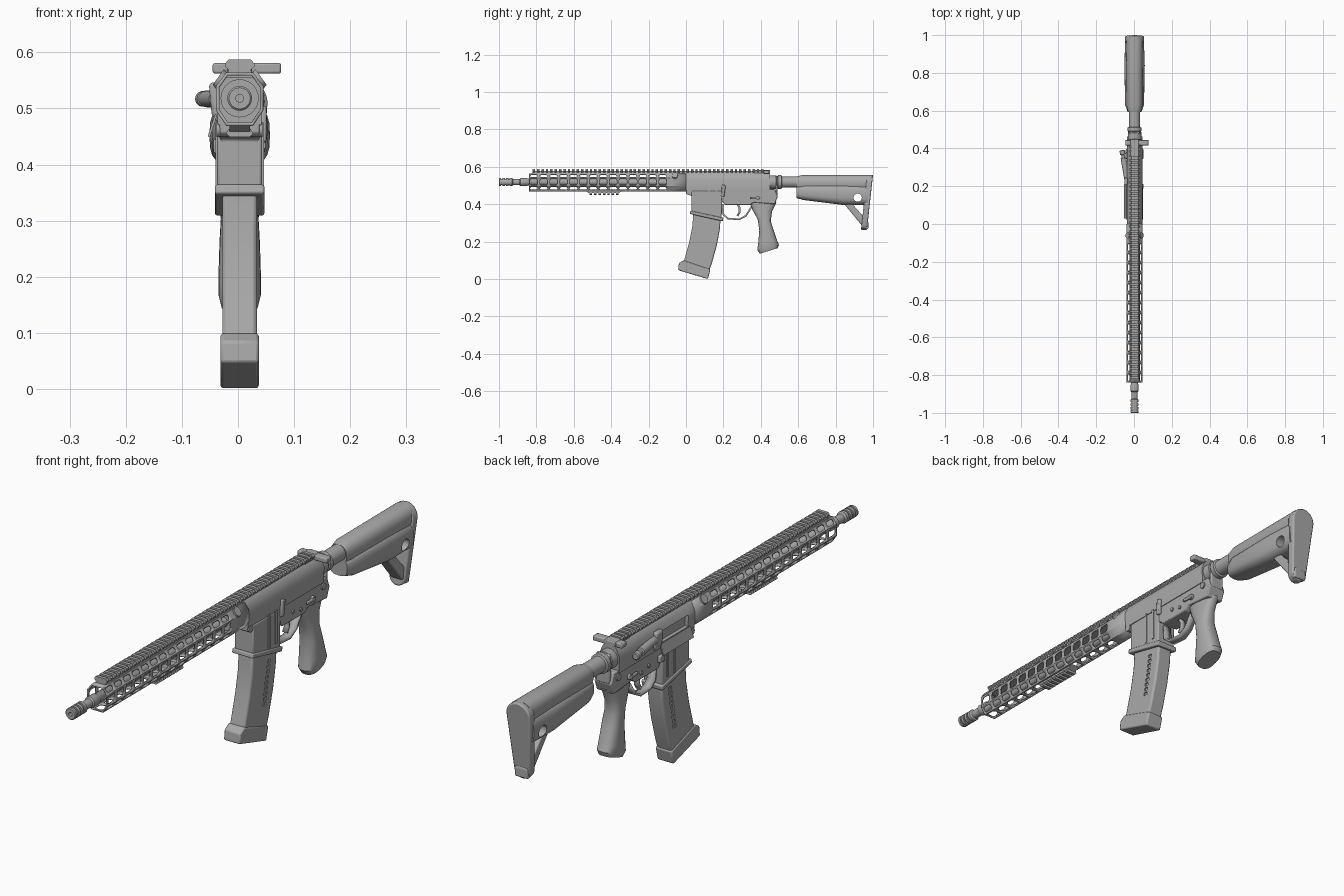
import bpy, bmesh, math
from mathutils import Vector

if "Cube" in bpy.data.objects:
    bpy.data.objects.remove(bpy.data.objects["Cube"])

gray = bpy.data.materials.new("matte gray")
gray.use_nodes = True
COLOR = (0.4, 0.4, 0.4, 1)
gray.diffuse_color = COLOR
gray.node_tree.nodes["Principled BSDF"].inputs["Base Color"].default_value = COLOR

CX, BORE = 0.003, 0.518   # centre plane and bore height
parts = []


def finish(name, bm, bevel=0):
    bmesh.ops.recalc_face_normals(bm, faces=bm.faces[:])
    mesh = bpy.data.meshes.new(name)
    bm.to_mesh(mesh)
    bm.free()
    mesh.materials.append(gray)
    ob = bpy.data.objects.new(name, mesh)
    ob.location.x = CX
    bpy.context.collection.objects.link(ob)
    parts.append(ob)
    if bevel:
        mod = ob.modifiers.new("edge", "BEVEL")
        mod.width, mod.segments = bevel, 2
        mod.limit_method, mod.angle_limit = "ANGLE", math.radians(40)
    return ob


def add_loft(bm, rings):
    rows = [[bm.verts.new(p) for p in r] for r in rings]
    n = len(rows[0])
    for a, b in zip(rows, rows[1:]):
        for i in range(n):
            bm.faces.new((a[i], a[(i + 1) % n], b[(i + 1) % n], b[i]))
    bm.faces.new(rows[0])
    bm.faces.new(rows[-1][::-1])


def loft(name, rings, bevel=0):
    bm = bmesh.new()
    add_loft(bm, rings)
    return finish(name, bm, bevel)


def prism(name, pts, spans, axis="x", bevel=0):
    """Extrude a flat outline over one or more spans: (y, z) along x, or (x, z) along y."""
    bm = bmesh.new()
    for span in spans:
        add_loft(bm, [[(t, p, q) if axis == "x" else (p, t, q) for p, q in pts] for t in span])
    return finish(name, bm, bevel)


def mirrored(half):
    return half + [(-x, z) for x, z in reversed(half)]


def rect(y0, y1, z0, z1):
    return [(y0, z0), (y1, z0), (y1, z1), (y0, z1)]


def ring(c, u, v, e=2, n=24):
    c, u, v = Vector(c), Vector(u), Vector(v)
    out = []
    for i in range(n):
        a = math.tau * i / n
        f = [math.copysign(abs(w) ** (2 / e), w) for w in (math.cos(a), math.sin(a))]
        out.append(c + u * f[0] + v * f[1])
    return out


def turned(name, profile, z=BORE):
    return loft(name, [ring((0, y, z), (r, 0, 0), (0, 0, r)) for y, r in profile])


def pin(name, y, z, r, x0, x1):
    return loft(name, [ring((x, y, z), (0, r, 0), (0, 0, r)) for x in (x0, x1)])


def ribbon(name, path, hw, thick):
    bm = bmesh.new()
    rows = [[bm.verts.new((s * hw, y, z)) for s in (-1, 1)] for y, z in path]
    for a, b in zip(rows, rows[1:]):
        bm.faces.new((a[0], a[1], b[1], b[0]))
    ob = finish(name, bm)
    mod = ob.modifiers.new("thickness", "SOLIDIFY")
    mod.thickness, mod.offset = thick, 0


def cut(ob, cutter):
    parts.remove(cutter)
    cutter.hide_render = True
    cutter.hide_set(True)
    cutter.display_type = "WIRE"
    mod = ob.modifiers.new("cut", "BOOLEAN")
    mod.operation, mod.object, mod.solver = "DIFFERENCE", cutter, "EXACT"


# Barrel and grooved muzzle
turned("barrel", [(-0.94, 0.016), (-0.89, 0.016), (-0.885, 0.021), (-0.85, 0.021), (-0.845, 0.018), (0.02, 0.018)])
muzzle = [(-0.975, 0.007), (-1, 0.007), (-1, 0.019), (-0.997, 0.022)]
for i in range(3):
    y = -0.988 + i * 0.019
    muzzle += [(y, 0.022), (y, 0.016), (y + 0.007, 0.016), (y + 0.007, 0.022)]
turned("muzzle_device", muzzle + [(-0.93, 0.022), (-0.925, 0.016)])

# Slotted octagonal handguard
octagon = mirrored([(0.024, -0.049), (0.042, -0.022), (0.042, 0.022), (0.024, 0.046)])
bm = bmesh.new()
ys = [-0.84 + i * 0.053 for i in range(15)] + [0.0]
rows = [[bm.verts.new((x, y, BORE + z)) for x, z in octagon] for y in ys]
panels = []
for j in range(len(ys) - 1):
    for i in range(8):
        k = (i + 1) % 8
        f = bm.faces.new((rows[j][i], rows[j][k], rows[j + 1][k], rows[j + 1][i]))
        if i != 3 and j < len(ys) - 2:
            panels.append(f)
bmesh.ops.recalc_face_normals(bm, faces=bm.faces[:])
bmesh.ops.inset_individual(bm, faces=panels, thickness=0.0085)
corners = list({v for f in panels for v in f.verts})
bmesh.ops.bevel(bm, geom=corners, offset=0.006, segments=1, affect="VERTICES", profile=0.5)
bmesh.ops.delete(bm, geom=[f for f in bm.faces if len(f.verts) == 8], context="FACES")
guard = finish("handguard", bm)
shell = guard.modifiers.new("wall", "SOLIDIFY")
shell.thickness = 0.006
turned("barrel_nut", [(-0.09, 0.034), (0.01, 0.034)])
for s in (-1, 1):
    loft("sling_socket", [ring((s * x, -0.06, z), (0, 0.016, 0), (s * 0.01, 0, -0.014))
                          for x, z in ((0.03, 0.546), (0.038, 0.556))])

# Toothed top rail and short lower rail
prism("rail_base", mirrored([(0.024, 0.555), (0.017, 0.577)]), [(-0.82, 0.42)], "y")
tooth = mirrored([(0.018, 0.567), (0.026, 0.575), (0.026, 0.58), (0.02, 0.587)])
prism("rail_teeth", tooth, [(-0.82 + i * 0.0235, -0.807 + i * 0.0235) for i in range(53)], "y")
prism("lower_rail_base", [(-0.54, 0.472), (-0.52, 0.459), (-0.36, 0.459), (-0.34, 0.472)], [(-0.018, 0.018)])
prism("lower_rail_teeth", mirrored([(0.018, 0.449), (0.024, 0.455), (0.02, 0.463)]),
      [(-0.515 + i * 0.0235, -0.502 + i * 0.0235) for i in range(7)], "y")

# Upper receiver with ejection port and open cover
upper = prism("upper_receiver", mirrored([(0.039, 0.47), (0.041, 0.53), (0.028, 0.56), (0.018, 0.568)]),
              [(0.0, 0.45)], "y")
cut(upper, prism("port_cutter", rect(0.04, 0.2, 0.49, 0.533), [(-0.08, -0.026)]))
turned("bolt", [(0.03, 0.026), (0.21, 0.026)], 0.512)
prism("port_cover", [(-0.04, 0.488), (-0.053, 0.448), (-0.057, 0.45), (-0.044, 0.49)], [(0.03, 0.21)], "y")
prism("case_deflector", [(-0.036, 0.47), (-0.05, 0.49), (-0.055, 0.545), (-0.036, 0.548)], [(0.205, 0.245)], "y", 0.006)
axis = Vector((-0.026, 0.15, 0)).normalized()
side = axis.cross(Vector((0, 0, 1)))
loft("forward_assist", [ring(Vector((-0.04, 0.24, 0.517)) + axis * t, side * r, (0, 0, r))
     for t, r in ((0, 0.015), (0.11, 0.015), (0.112, 0.009), (0.128, 0.009), (0.13, 0.014), (0.15, 0.014), (0.153, 0.01))])

# Charging handle
prism("charging_handle", rect(0.36, 0.45, 0.565, 0.582), [(-0.022, 0.022)], bevel=0.003)
for s, reach in ((-1, 0.048), (1, 0.074)):
    prism("handle_wing", rect(0.415, 0.445, 0.562, 0.581), [(min(s * 0.02, s * reach), max(s * 0.02, s * reach))], bevel=0.004)

# Lower receiver and magazine well
prism("lower_receiver", [(0.0, 0.48), (0.0, 0.455), (0.03, 0.445), (0.03, 0.42), (0.2, 0.41), (0.21, 0.395),
      (0.345, 0.395), (0.36, 0.41), (0.475, 0.4), (0.49, 0.44), (0.475, 0.48)], [(-0.036, 0.036)], bevel=0.004)
prism("magazine_well", [(0.03, 0.47), (0.03, 0.35), (0.19, 0.315), (0.195, 0.47)], [(-0.04, 0.04)], bevel=0.005)
prism("well_flare", [(0.024, 0.365), (0.02, 0.348), (0.197, 0.308), (0.2, 0.327)], [(-0.044, 0.044)], bevel=0.004)
for s in (-1, 1):
    for y in (0.118, 0.158):
        prism("well_rib", rect(y, y + 0.01, 0.35, 0.475), [sorted((s * 0.038, s * 0.043))])
for name, y, z, r in (("front_pin", 0.015, 0.462, 0.013), ("rear_pin", 0.45, 0.455, 0.012),
                      ("hammer_pin", 0.27, 0.43, 0.007), ("trigger_pin", 0.315, 0.42, 0.007)):
    pin(name, y, z, r, -0.041, 0.041)
for s in (-1, 1):
    pin("selector_hub", 0.385, 0.433, 0.011, *sorted((s * 0.03, s * 0.045)))
    prism("selector_lever", rect(0.345, 0.395, 0.427, 0.439), [sorted((s * 0.038, s * 0.047))], bevel=0.003)
prism("bolt_catch", [(0.188, 0.44), (0.205, 0.44), (0.212, 0.5), (0.192, 0.505)], [(0.03, 0.048)], bevel=0.004)
prism("magazine_release", rect(0.185, 0.215, 0.42, 0.445), [(-0.047, -0.03)], bevel=0.003)
ribbon("trigger_guard", [(0.195, 0.4), (0.2, 0.345), (0.225, 0.323), (0.285, 0.319), (0.32, 0.338), (0.35, 0.385)], 0.016, 0.009)
ribbon("trigger", [(0.275, 0.4), (0.287, 0.38), (0.287, 0.358), (0.275, 0.338)], 0.009, 0.011)

# Curved magazine with windows and base
magazine = prism("magazine", [(0.04, 0.37), (0.034, 0.28), (0.018, 0.2), (-0.01, 0.1), (-0.022, 0.06), (0.115, 0.02),
                 (0.14, 0.09), (0.165, 0.18), (0.18, 0.26), (0.187, 0.34)], [(-0.031, 0.031)], bevel=0.007)
windows = bmesh.new()
for s in (-1, 1):
    for i in range(9):
        y, z = 0.135 - 0.0034 * i, 0.292 - 0.019 * i
        add_loft(windows, [[(x, p, q) for p, q in rect(y - 0.009, y + 0.009, z - 0.006, z + 0.006)]
                           for x in (s * 0.026, s * 0.05)])
cut(magazine, finish("window_cutter", windows))
prism("magazine_base", [(-0.012, 0.1), (-0.038, 0.085), (-0.042, 0.047), (0.117, 0.0), (0.131, 0.052)],
      [(-0.034, 0.034)], bevel=0.005)

# Pistol grip: front point, back point and half width of each section
grip = [(0.335, 0.42, 0.485, 0.41, 0.027), (0.355, 0.37, 0.46, 0.36, 0.029), (0.383, 0.32, 0.453, 0.31, 0.033),
        (0.392, 0.26, 0.467, 0.265, 0.036), (0.386, 0.19, 0.487, 0.205, 0.038), (0.381, 0.155, 0.497, 0.183, 0.038),
        (0.395, 0.135, 0.49, 0.165, 0.033)]
loft("pistol_grip", [ring((0, (a + c) / 2, (b + d) / 2), (0, (c - a) / 2, (d - b) / 2), (w, 0, 0), 2.6)
                     for a, b, c, d, w in grip])

# Buffer tube and collar
turned("buffer_tube", [(0.44, 0.036), (0.482, 0.036), (0.484, 0.032), (0.49, 0.032), (0.492, 0.037),
                       (0.51, 0.037), (0.513, 0.03), (0.62, 0.03)])
prism("end_plate", rect(0.478, 0.49, 0.44, 0.55), [(-0.028, 0.028)], bevel=0.004)

# Shoulder stock: rounded top, wider lower body, open toe and pad
loft("stock_top", [ring((0, y, z), (w, 0, 0), (0, 0, h), 2.4) for y, z, w, h in
     ((0.592, 0.512, 0.034, 0.036), (0.625, 0.512, 0.042, 0.045), (0.98, 0.512, 0.045, 0.045))])
stock = loft("stock_body", [ring((0, y, z), (w, 0, 0), (0, 0, h), 3) for y, z, w, h in
             ((0.592, 0.465, 0.036, 0.033), (0.63, 0.464, 0.05, 0.042), (0.84, 0.452, 0.054, 0.056),
              (0.97, 0.45, 0.05, 0.055))])
cut(stock, pin("sling_hole_cutter", 0.918, 0.435, 0.022, -0.1, 0.1))
prism("stock_toe", [(0.84, 0.415), (0.855, 0.39), (0.955, 0.268), (0.975, 0.268), (0.975, 0.305), (0.89, 0.4)],
      [(-0.027, 0.027)], bevel=0.005)
outline = []
for i in range(32):
    a = math.tau * (i + 0.5) / 32
    r, z = (0.05, 0.507) if math.sin(a) > 0 else (0.033, 0.295)
    outline.append((r * math.cos(a), z + r * math.sin(a)))
loft("butt_pad", [[(x, 1.0 - (0.557 - z) * 0.11 - t, z) for x, z in outline] for t in (0.032, 0)], 0.005)

# Smooth rounded parts, keep hard edges
bpy.ops.object.select_all(action="DESELECT")
for ob in parts:
    ob.select_set(True)
bpy.context.view_layer.objects.active = parts[0]
bpy.ops.object.shade_smooth_by_angle(angle=math.radians(32))
